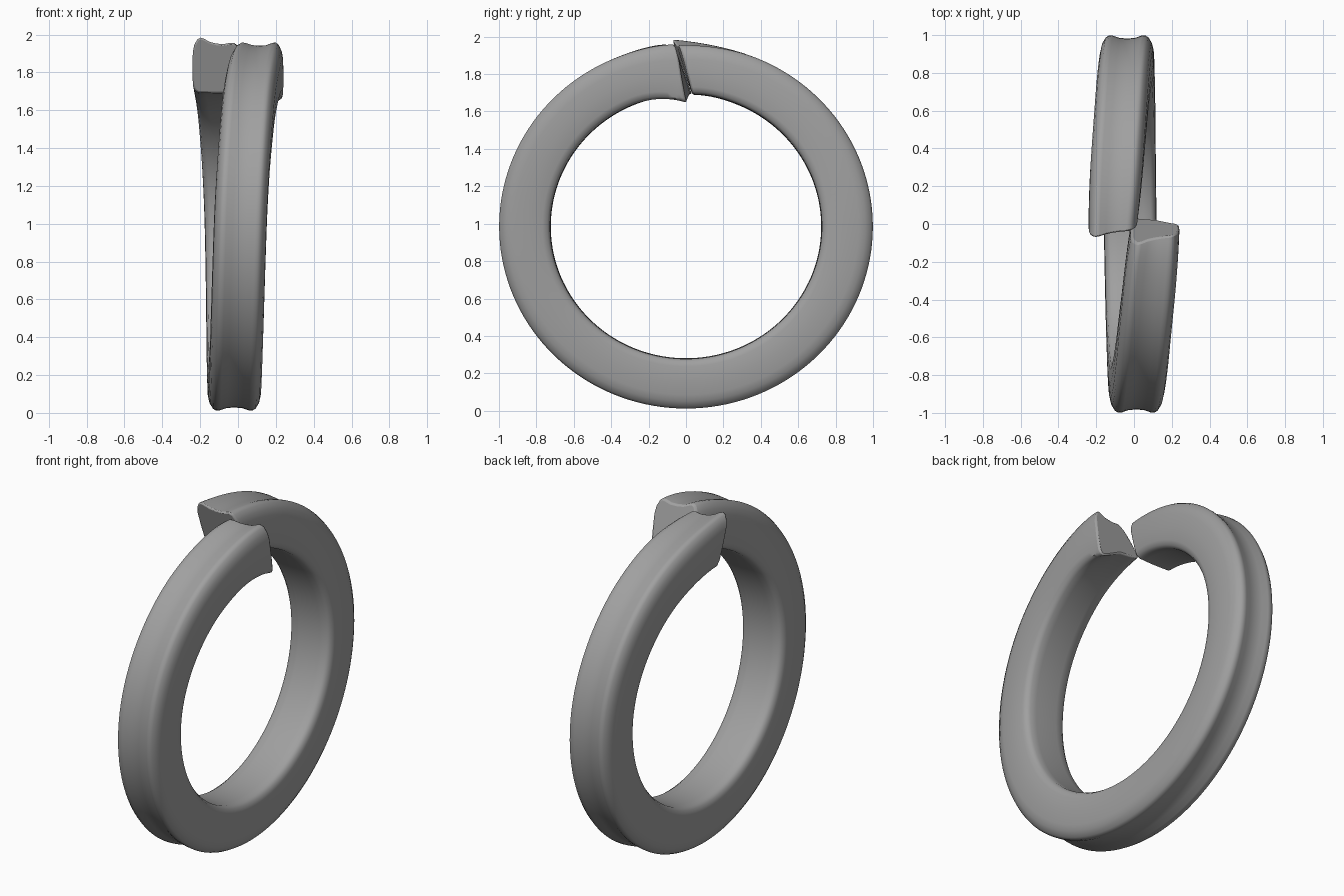
import bpy, bmesh, math

if "Cube" in bpy.data.objects:
    bpy.data.objects.remove(bpy.data.objects["Cube"])

STEPS = 144
CZ = 0.985
# sideways drift of the coil by angle from the top (toward +y first)
DRIFT = [(0, -0.112), (20, -0.092), (45, -0.068), (90, -0.036), (180, -0.02),
         (270, 0.012), (315, 0.052), (340, 0.085), (360, 0.112)]
# half cross-section (sideways, radius), from outer middle to inner middle
HALF = [(0, 0.978), (0.04, 0.981), (0.075, 0.993), (0.095, 0.995), (0.112, 0.985),
        (0.13, 0.955), (0.138, 0.92), (0.14, 0.84), (0.138, 0.765), (0.13, 0.738),
        (0.11, 0.724), (0.07, 0.722), (0, 0.72)]
PROFILE = HALF + [(-u, r) for u, r in HALF[-2:0:-1]]


def drift(d):
    # smooth interpolation through the drift keys
    k = max(i for i in range(len(DRIFT) - 1) if d >= DRIFT[i][0])
    def slope(i):
        a, b = DRIFT[max(i - 1, 0)], DRIFT[min(i + 1, len(DRIFT) - 1)]
        return (b[1] - a[1]) / (b[0] - a[0])
    (d0, x0), (d1, x1) = DRIFT[k], DRIFT[k + 1]
    h = d1 - d0
    t = (d - d0) / h
    return ((2*t**3 - 3*t**2 + 1) * x0 + (t**3 - 2*t**2 + t) * h * slope(k)
            + (3*t**2 - 2*t**3) * x1 + (t**3 - t**2) * h * slope(k + 1))


def point(d, u, r):
    start = max(0, 1 - d / 24) ** 2
    end = max(0, 1 - (360 - d) / 24) ** 2
    s = u / 0.14                       # -1 .. 1 across the width
    f = (r - 0.72) / 0.275             # 0 inside .. 1 outside
    # flared burr corners at the two cut ends
    r += start * f * (0.012 - 0.022 * s) - end * (1 - f) * max(0, s) * 0.06
    a = math.radians(d)
    # slanted cut
    cut = start * (0.035 * (1 - f) + f * (-0.055 + 0.025 * s))
    cut += end * ((0.02 - 0.02 * s) * (1 - f) + f * (-0.08 + 0.03 * s))
    x = drift(d) + u * (1 - 0.08 * (start + end))
    # coil is slightly shorter vertically
    return (x, r * 1.004 * math.sin(a) + cut, CZ + r * 0.978 * math.cos(a))


# split spring ring
bm = bmesh.new()
rings = [[bm.verts.new(point(360 * i / STEPS, u, r)) for u, r in PROFILE]
         for i in range(STEPS + 1)]
n = len(PROFILE)
for a, b in zip(rings, rings[1:]):
    for j in range(n):
        bm.faces.new((a[j], a[(j + 1) % n], b[(j + 1) % n], b[j]))
bm.faces.new(rings[0])
bm.faces.new(rings[-1][::-1])
bmesh.ops.recalc_face_normals(bm, faces=bm.faces)
mesh = bpy.data.meshes.new("split_ring")
bm.to_mesh(mesh)
bm.free()
ring = bpy.data.objects.new("split_ring", mesh)
bpy.context.collection.objects.link(ring)

steel = bpy.data.materials.new("steel_grey")
steel.diffuse_color = (0.35, 0.35, 0.35, 1)
steel.use_nodes = True
steel.node_tree.nodes["Principled BSDF"].inputs["Base Color"].default_value = steel.diffuse_color
mesh.materials.append(steel)

# softened cut edges
bevel = ring.modifiers.new("soft_ends", 'BEVEL')
bevel.width = 0.01
bevel.segments = 2
bevel.limit_method = 'ANGLE'
bevel.angle_limit = math.radians(50)
bpy.context.view_layer.objects.active = ring
ring.select_set(True)
bpy.ops.object.shade_smooth_by_angle(angle=math.radians(45))
